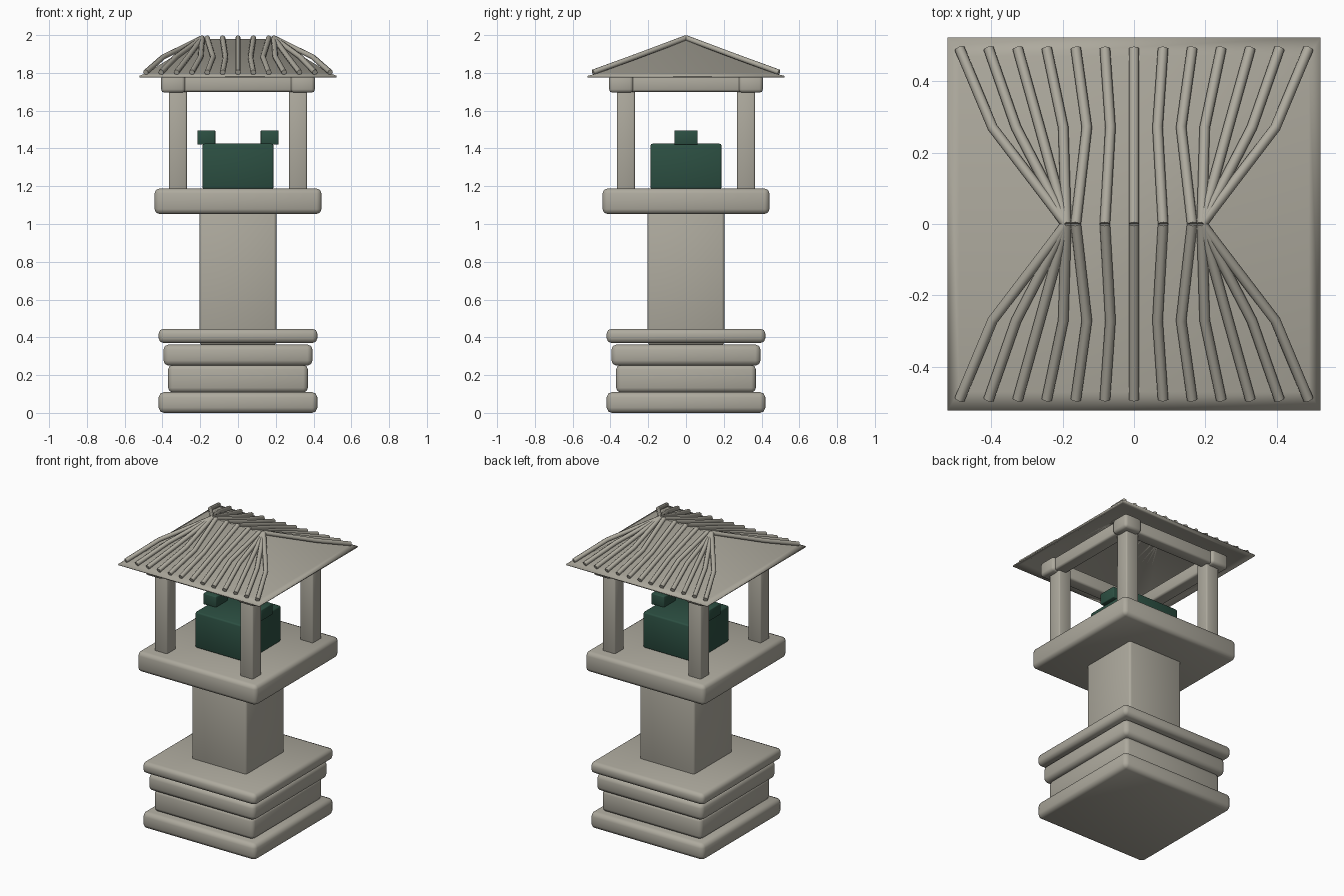
import bpy
import bmesh
from mathutils import Vector

if "Cube" in bpy.data.objects:
    bpy.data.objects.remove(bpy.data.objects["Cube"], do_unlink=True)


def make_material(name, rgb):
    mat = bpy.data.materials.new(name)
    mat.use_nodes = True
    colour = (*rgb, 1.0)
    mat.diffuse_color = colour
    mat.node_tree.nodes["Principled BSDF"].inputs["Base Color"].default_value = colour
    return mat


STONE = make_material("warm grey stone", (0.42, 0.40, 0.34))
GREEN = make_material("dark green", (0.025, 0.078, 0.054))


def finish(name, bm, mat, smooth=True):
    bmesh.ops.recalc_face_normals(bm, faces=bm.faces)
    mesh = bpy.data.meshes.new(name)
    bm.to_mesh(mesh)
    bm.free()
    mesh.materials.append(mat)
    for poly in mesh.polygons:
        poly.use_smooth = smooth
    obj = bpy.data.objects.new(name, mesh)
    bpy.context.collection.objects.link(obj)
    return obj


def block(name, low, high, bevel, mat=STONE):
    """Bevelled box between two opposite corners."""
    low, high = Vector(low), Vector(high)
    bm = bmesh.new()
    bmesh.ops.create_cube(bm, size=1)
    for v in bm.verts:
        v.co = (low + high) / 2 + v.co * (high - low)
    if bevel:
        bmesh.ops.bevel(bm, geom=bm.edges[:], offset=bevel, segments=2,
                        profile=0.5, affect='EDGES')
    return finish(name, bm, mat)


def slab(name, half, z0, z1, bevel, mat=STONE):
    return block(name, (-half, -half, z0), (half, half, z1), bevel, mat)


# Stepped base, column and platform
slab("base_bottom_step", 0.42, 0.0, 0.11, 0.028)
slab("base_lower_step", 0.37, 0.108, 0.255, 0.025)
slab("base_middle_step", 0.395, 0.25, 0.362, 0.028)
slab("base_top_step", 0.42, 0.37, 0.445, 0.025)
slab("column", 0.203, 0.36, 1.07, 0.014)
slab("platform", 0.442, 1.053, 1.188, 0.026)

# Central chest with two side lugs
slab("chest", 0.188, 1.185, 1.425, 0.01, GREEN)
for side, s in (("left", 1), ("right", -1)):
    xs = sorted((s * 0.12, s * 0.215))
    block(side + "_lug", (xs[0], -0.062, 1.42), (xs[1], 0.062, 1.495), 0.005, GREEN)

# Posts with corner capitals
for fb, sy in (("front", -1), ("back", 1)):
    for side, sx in (("left", 1), ("right", -1)):
        tag = fb + "_" + side
        x, y = 0.318 * sx, 0.318 * sy
        h = 0.047
        block(tag + "_post", (x - h, y - h, 1.18), (x + h, y + h, 1.73), 0.008)
        x, y, h = 0.343 * sx, 0.343 * sy, 0.064
        block(tag + "_capital", (x - h, y - h, 1.695), (x + h, y + h, 1.79), 0.018)

# Beams between the capitals
for name, s in (("front", -1), ("back", 1)):
    ys = sorted((s * 0.305, s * 0.39))
    block(name + "_beam", (-0.39, ys[0], 1.70), (0.39, ys[1], 1.785), 0.012)
for name, s in (("left", 1), ("right", -1)):
    xs = sorted((s * 0.305, s * 0.39))
    block(name + "_beam", (xs[0], -0.39, 1.70), (xs[1], 0.39, 1.785), 0.012)

# Hipped roof sheet with a narrow eave rim
bm = bmesh.new()


def ring(hx, hy, z):
    return [bm.verts.new((sx * hx, sy * hy, z))
            for sx, sy in ((-1, -1), (1, -1), (1, 1), (-1, 1))]


eave = ring(0.523, 0.523, 1.784)
rim = ring(0.49, 0.47, 1.797)
ridge_r = bm.verts.new((-0.19, 0, 1.98))
ridge_l = bm.verts.new((0.19, 0, 1.98))
for i in range(4):
    j = (i + 1) % 4
    bm.faces.new((eave[i], eave[j], rim[j], rim[i]))
bm.faces.new((rim[0], rim[1], ridge_l, ridge_r))
bm.faces.new((rim[2], rim[3], ridge_r, ridge_l))
bm.faces.new((rim[1], rim[2], ridge_l))
bm.faces.new((rim[3], rim[0], ridge_r))
roof = finish("roof", bm, STONE)
thick = roof.modifiers.new("thickness", 'SOLIDIFY')
thick.thickness = 0.008
thick.offset = -1

# Bent round ribs running from the ridge down to the eaves
curve = bpy.data.curves.new("roof_ribs", 'CURVE')
curve.dimensions = '3D'
curve.bevel_depth = 0.0145
curve.bevel_resolution = 2
curve.use_fill_caps = True
for sy in (-1, 1):
    for i in range(-6, 7):
        x = i * 0.0815
        top = max(-0.19, min(0.19, x))
        path = ((x, 0.492, 1.803), (0.81 * x, 0.27, 1.884), (top, 0, 1.985))
        spline = curve.splines.new('POLY')
        spline.points.add(len(path) - 1)
        for point, (px, py, pz) in zip(spline.points, path):
            point.co = (px, py * sy, pz, 1)
        spline.use_smooth = True
curve.materials.append(STONE)
ribs = bpy.data.objects.new("roof_ribs", curve)
bpy.context.collection.objects.link(ribs)
